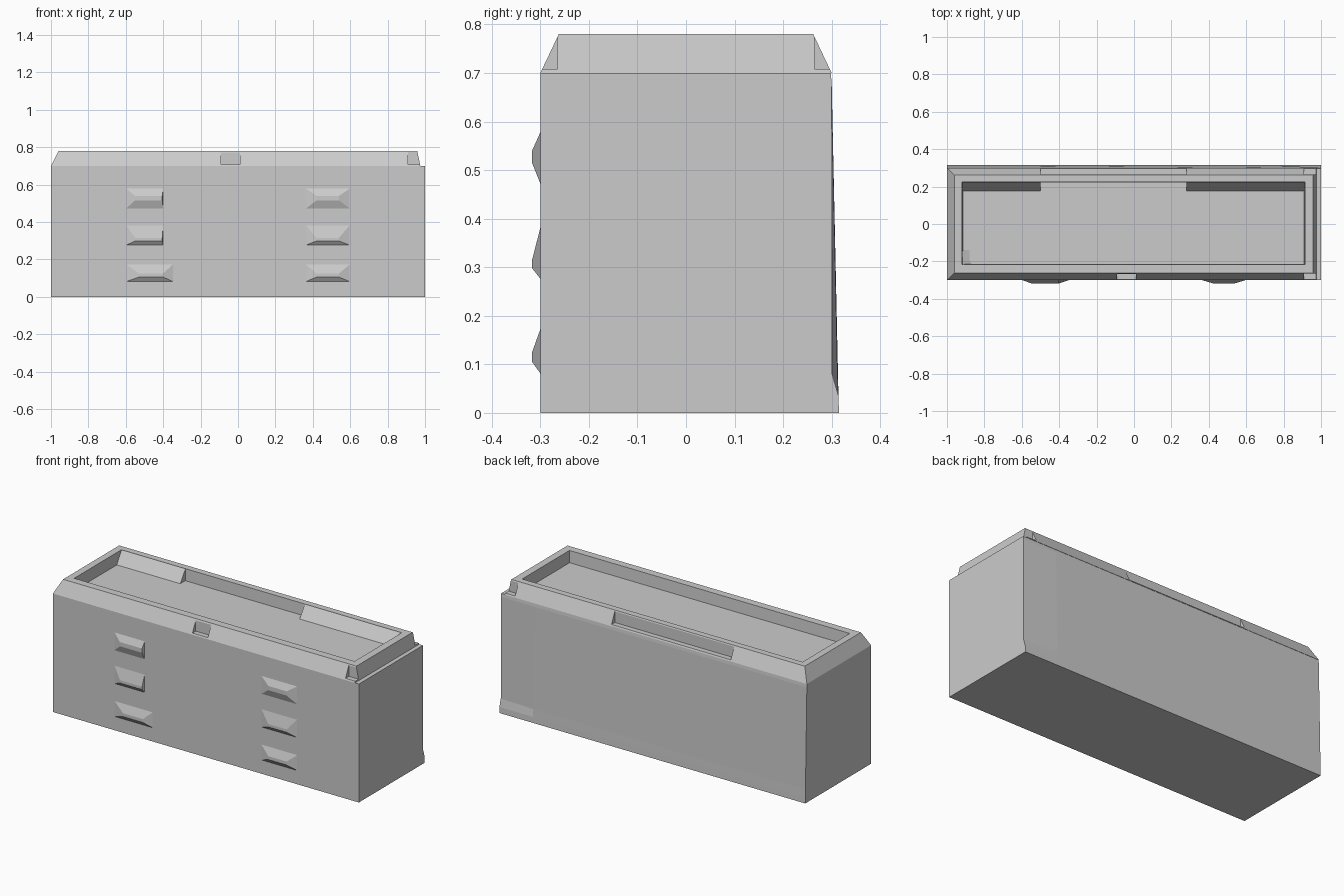
import bpy, bmesh

if "Cube" in bpy.data.objects:
    bpy.data.objects.remove(bpy.data.objects["Cube"])


def loft(name, sections, hidden=False):
    """Closed solid through matching rings of points."""
    bm = bmesh.new()
    rings = [[bm.verts.new(p) for p in ring] for ring in sections]
    n = len(rings[0])
    for a, b in zip(rings, rings[1:]):
        for i in range(n):
            j = (i + 1) % n
            bm.faces.new((a[i], a[j], b[j], b[i]))
    bm.faces.new(rings[0])
    bm.faces.new(rings[-1])
    bmesh.ops.recalc_face_normals(bm, faces=bm.faces)
    mesh = bpy.data.meshes.new(name)
    bm.to_mesh(mesh)
    bm.free()
    ob = bpy.data.objects.new(name, mesh)
    bpy.context.collection.objects.link(ob)
    ob.hide_render = hidden
    return ob


def rect_xy(x0, x1, y0, y1, z):
    return [(x0, y0, z), (x1, y0, z), (x1, y1, z), (x0, y1, z)]


def rect_xz(x0, x1, z0, z1, y):
    return [(x0, y, z0), (x1, y, z0), (x1, y, z1), (x0, y, z1)]


def cut(target, name, lower, upper):
    """Subtract a tapered box and remove the cutter."""
    cutter = loft(name, [lower, upper], hidden=True)
    mod = target.modifiers.new(name, 'BOOLEAN')
    mod.operation = 'DIFFERENCE'
    mod.solver = 'EXACT'
    mod.object = cutter
    bpy.context.view_layer.objects.active = target
    bpy.ops.object.modifier_apply(modifier=name)
    bpy.data.objects.remove(cutter)


# Main box: back leans outward toward the base, with a small toe at the right end
def body_ring(x, knee):
    prof = [(-0.3, 0), (0.315, 0), (0.314, 0.035), (knee, 0.08), (0.3, 0.68),
            (0.298, 0.7), (-0.3, 0.7)]
    return [(x, y, z) for y, z in prof]


loft("body", [body_ring(-1, 0.313), body_ring(0.78, 0.312), body_ring(1, 0.301)])

# Bevelled rim with a sunken tray
rim = loft("top_rim", [rect_xy(-1, 0.975, -0.3, 0.3, 0.7),
                       rect_xy(-0.96, 0.958, -0.262, 0.262, 0.78)])
cut(rim, "tray_cut", rect_xy(-0.915, 0.91, -0.213, 0.222, 0.71),
    rect_xy(-0.92, 0.915, -0.218, 0.225, 0.8))
# Notches in the slopes: front latch, back handle slot, right corners
for name, x0, x1, y0, y1 in (("latch_cut", -0.09, 0.01, -0.4, -0.266),
                             ("slot_cut", -0.5, 0.28, 0.265, 0.4),
                             ("corner_cut_front", 0.91, 1.1, -0.4, -0.265),
                             ("corner_cut_back", 0.91, 1.1, 0.265, 0.4)):
    cut(rim, name, rect_xy(x0, x1, y0, y1, 0.708), rect_xy(x0, x1, y0, y1, 0.9))

# Sloped fillets along the back of the tray
for side, x0, x1 in (("left", -0.917, -0.5), ("right", 0.28, 0.912)):
    loft("tray_slope_" + side,
         [[(x, 0.226, 0.705), (x, 0.222, 0.778), (x, 0.172, 0.705)] for x in (x0, x1)])

# Small corner wedge in the tray
loft("tray_corner_wedge", [[(-0.918, y, 0.705), (-0.86, y, 0.705), (-0.918, y, z)]
                           for y, z in ((-0.216, 0.76), (-0.14, 0.72))])

# Louvres: base extents, then ridge extents
louvres = [
    (-0.60, -0.40, 0.47, 0.58, -0.55, -0.405, 0.515, 0.54),
    (-0.60, -0.40, 0.275, 0.385, -0.55, -0.405, 0.298, 0.315),
    (-0.60, -0.345, 0.08, 0.175, -0.53, -0.40, 0.105, 0.125),
    (0.36, 0.60, 0.47, 0.58, 0.42, 0.54, 0.515, 0.54),
    (0.36, 0.60, 0.275, 0.385, 0.42, 0.54, 0.298, 0.315),
    (0.36, 0.60, 0.08, 0.175, 0.42, 0.54, 0.105, 0.125),
]
for i, (x0, x1, z0, z1, a0, a1, c0, c1) in enumerate(louvres):
    loft(f"front_louvre_{i + 1}", [rect_xz(x0, x1, z0, z1, -0.299),
                                   rect_xz(a0, a1, c0, c1, -0.317)])
